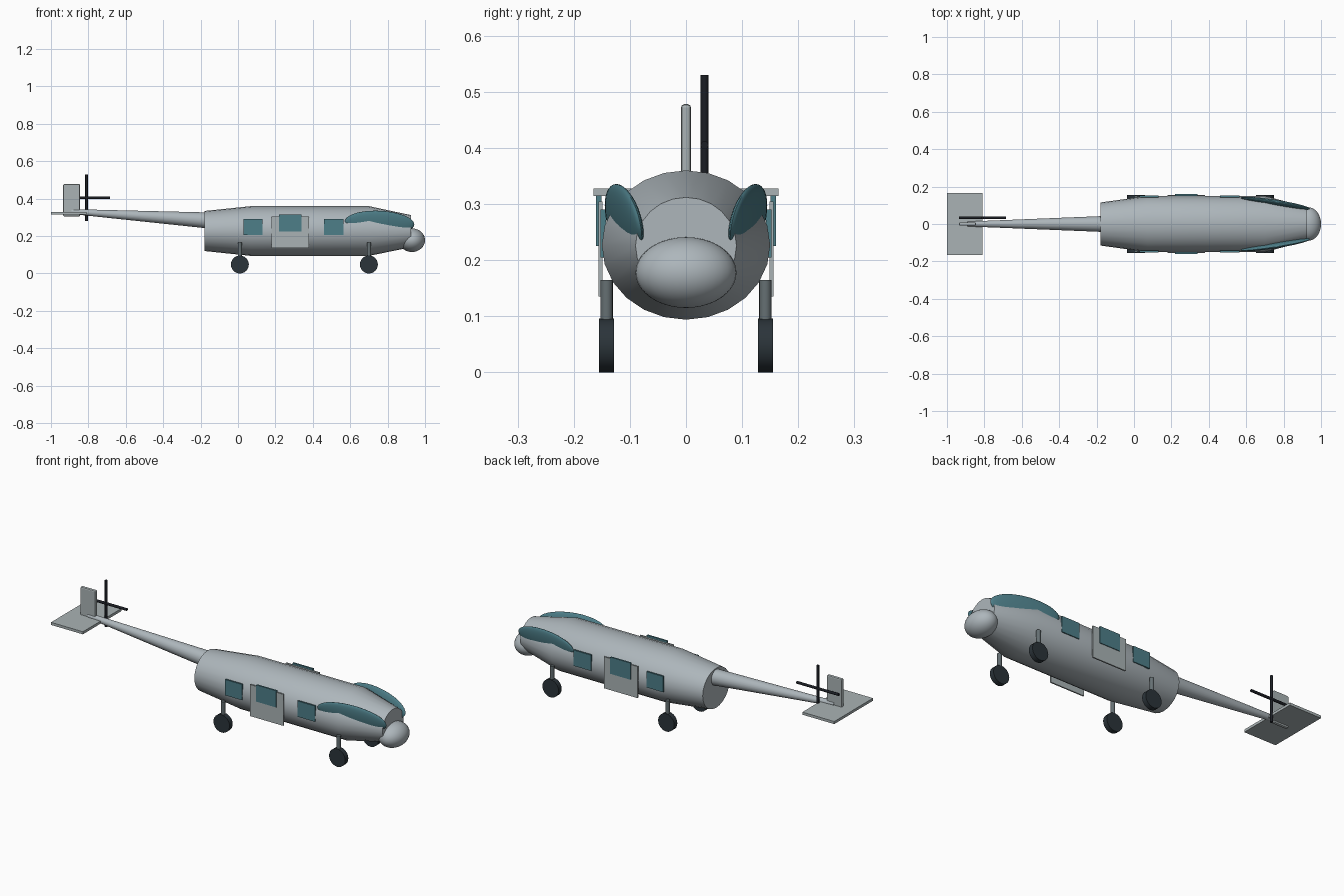
import bpy, bmesh, math
from mathutils import Matrix, Euler, Vector

if "Cube" in bpy.data.objects:
    bpy.data.objects.remove(bpy.data.objects["Cube"])


def material(name, rgb):
    m = bpy.data.materials.new(name)
    m.diffuse_color = (*rgb, 1)
    m.use_nodes = True
    m.node_tree.nodes["Principled BSDF"].inputs["Base Color"].default_value = m.diffuse_color
    return m


HULL = material("hull_grey", (0.42, 0.47, 0.50))
PANEL = material("panel_grey", (0.40, 0.45, 0.46))
GLASS = material("teal_glass", (0.075, 0.21, 0.25))
STRUT = material("strut_grey", (0.13, 0.16, 0.17))
RUBBER = material("tyre_dark", (0.024, 0.034, 0.042))
BLADE = material("blade_black", (0.011, 0.013, 0.018))


def finish(bm, name, mat, smooth=True):
    bmesh.ops.recalc_face_normals(bm, faces=bm.faces)
    me = bpy.data.meshes.new(name)
    bm.to_mesh(me)
    bm.free()
    me.materials.append(mat)
    ob = bpy.data.objects.new(name, me)
    bpy.context.collection.objects.link(ob)
    if smooth:
        bpy.ops.object.select_all(action='DESELECT')
        ob.select_set(True)
        bpy.context.view_layer.objects.active = ob
        bpy.ops.object.shade_smooth_by_angle(angle=math.radians(35))
    return ob


def box(name, mat, lo, hi):
    lo, hi = Vector(lo), Vector(hi)
    bm = bmesh.new()
    bmesh.ops.create_cube(bm, size=1, matrix=Matrix.Translation((lo + hi) / 2)
                          @ Matrix.Diagonal((*(hi - lo), 1)))
    return finish(bm, name, mat, False)


def rod(name, mat, a, b, r1, r2=None, sides=16):
    """Cylinder or cone from point a to point b."""
    a, b = Vector(a), Vector(b)
    turn = (b - a).to_track_quat('Z', 'Y').to_matrix().to_4x4()
    bm = bmesh.new()
    bmesh.ops.create_cone(bm, cap_ends=True, segments=sides, radius1=r1,
                          radius2=r1 if r2 is None else r2, depth=(b - a).length,
                          matrix=Matrix.Translation((a + b) / 2) @ turn)
    return finish(bm, name, mat)


def ellipsoid(name, mat, centre, radii, rot=(0, 0, 0)):
    bm = bmesh.new()
    turn = Euler([math.radians(d) for d in rot]).to_matrix().to_4x4()
    bmesh.ops.create_uvsphere(bm, u_segments=32, v_segments=20, radius=1,
                              matrix=Matrix.Translation(centre) @ turn
                              @ Matrix.Diagonal((*radii, 1)))
    return finish(bm, name, mat)


# fuselage: elliptical rings (x, centre z, half width, half height)
SIDES = 24
bm = bmesh.new()
rings = []
for x, zc, w, h in [(-0.18, 0.227, 0.115, 0.107), (0.07, 0.227, 0.15, 0.133),
                    (0.70, 0.227, 0.15, 0.133), (0.925, 0.226, 0.09, 0.086)]:
    rings.append([bm.verts.new((x, w * math.sin(math.tau * i / SIDES),
                                zc + h * math.cos(math.tau * i / SIDES)))
                  for i in range(SIDES)])
for r, s in zip(rings, rings[1:]):
    for i in range(SIDES):
        j = (i + 1) % SIDES
        bm.faces.new((r[i], r[j], s[j], s[i]))
bm.faces.new(rings[0])
bm.faces.new(rings[-1])
finish(bm, "fuselage", HULL)

# nose and tail
ellipsoid("nose", HULL, (0.93, 0, 0.178), (0.07, 0.09, 0.063))
rod("tail_boom", HULL, (-0.15, 0, 0.283), (-0.89, 0, 0.331), 0.043, 0.013, 24)
box("tailplane", PANEL, (-1.0, -0.165, 0.314), (-0.81, 0.165, 0.328))
fin = box("tail_fin", PANEL, (-0.935, -0.009, 0.305), (-0.845, 0.009, 0.478))
bev = fin.modifiers.new("bevel", 'BEVEL')
bev.width, bev.segments = 0.006, 2

# tail rotor
C = Vector((-0.81, 0.033, 0.405))
for name, d in (("upright", (0, 0, 0.125)), ("level", (0.125, 0, 0))):
    rod("tail_rotor_blade_" + name, BLADE, C - Vector(d), C + Vector(d), 0.007, sides=12)

# parts on both sides
for s, side in ((-1, "right"), (1, "left")):
    def plate(name, mat, x0, x1, z0, z1, y0, y1):
        box(f"{name}_{side}", mat, (x0, min(s * y0, s * y1), z0),
            (x1, max(s * y0, s * y1), z1))

    ellipsoid("cockpit_glass_" + side, GLASS, (0.757, s * 0.11, 0.27),
              (0.188, 0.016, 0.066), (-10 * s, 3, -9 * s))
    plate("rear_window", GLASS, 0.03, 0.13, 0.205, 0.29, 0.143, 0.152)
    plate("front_window", GLASS, 0.46, 0.565, 0.205, 0.29, 0.143, 0.152)
    plate("door", PANEL, 0.18, 0.38, 0.135, 0.305, 0.149, 0.156)
    plate("door_window", GLASS, 0.22, 0.34, 0.225, 0.315, 0.151, 0.160)
    for x, end in ((0.01, "rear"), (0.70, "front")):
        rod(f"{end}_strut_{side}", STRUT, (x, s * 0.1415, 0.04), (x, s * 0.1415, 0.165), 0.011)
        rod(f"{end}_wheel_{side}", RUBBER, (x, s * 0.128, 0.048), (x, s * 0.155, 0.048),
            0.048, sides=24)
